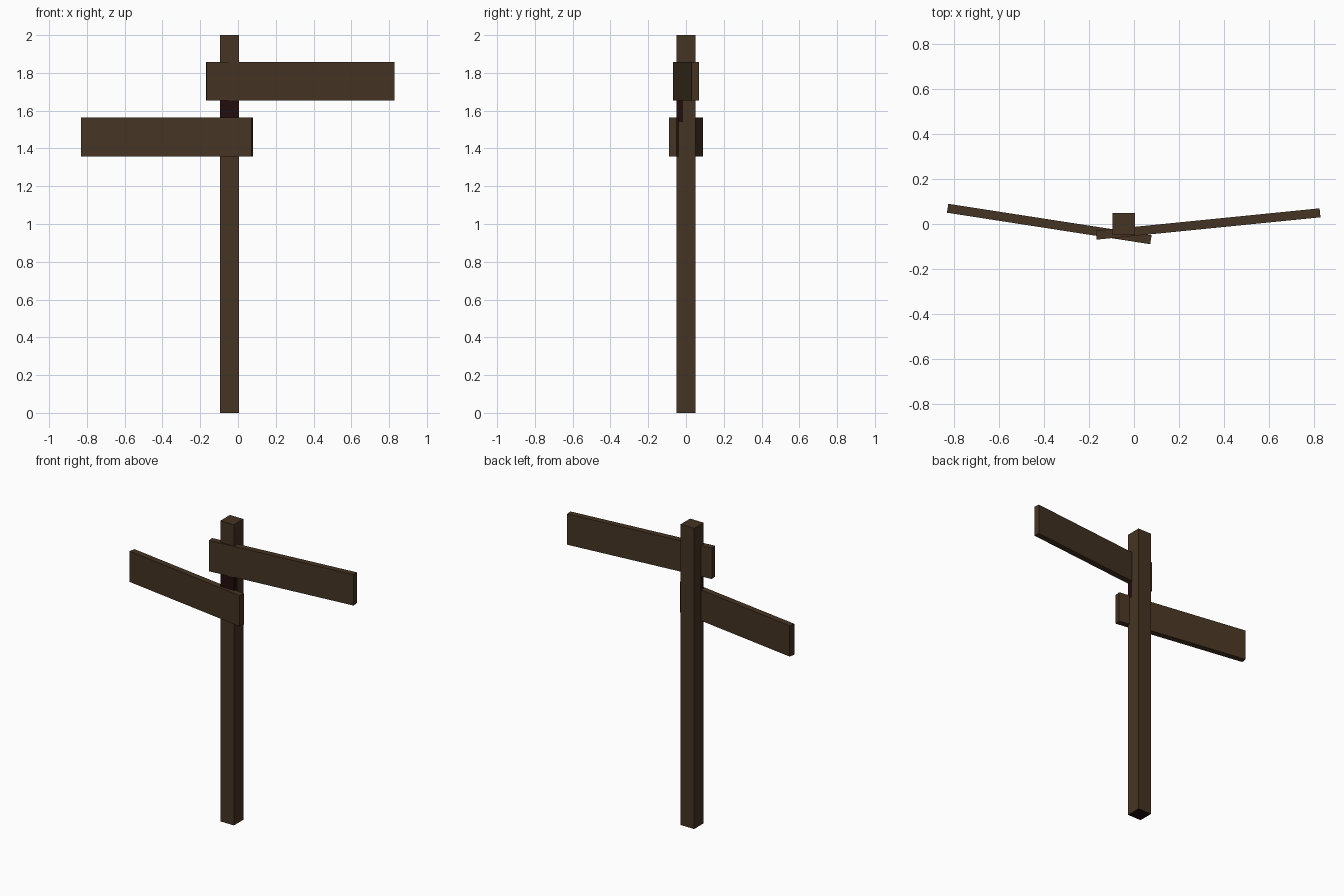
import bpy
import bmesh
import math
from mathutils import Matrix, Vector

cube = bpy.data.objects.get("Cube")
if cube:
    bpy.data.objects.remove(cube, do_unlink=True)


def material(name, colour):
    mat = bpy.data.materials.new(name)
    mat.use_nodes = True
    mat.diffuse_color = (*colour, 1)
    mat.node_tree.nodes["Principled BSDF"].inputs["Base Color"].default_value = (*colour, 1)
    return mat


wood = material("brown wood", (0.06, 0.034, 0.017))
stain = material("dark stain", (0.016, 0.004, 0.004))


def box(name, centre, size, angle=0, cuts=(), stained=None):
    """Box turned about z, optionally cut by planes and stained by a rule."""
    bm = bmesh.new()
    bmesh.ops.create_cube(bm, size=1)
    bm.transform(Matrix.Translation(centre)
                 @ Matrix.Rotation(math.radians(angle), 4, "Z")
                 @ Matrix.Diagonal((*size, 1)))
    for point, normal in cuts:
        bmesh.ops.bisect_plane(bm, geom=bm.verts[:] + bm.edges[:] + bm.faces[:],
                               plane_co=point, plane_no=normal)
    mesh = bpy.data.meshes.new(name)
    mesh.materials.append(wood)
    if stained:
        mesh.materials.append(stain)
        bm.normal_update()
        for face in bm.faces:
            face.material_index = int(stained(face))
    bm.to_mesh(mesh)
    bm.free()
    obj = bpy.data.objects.new(name, mesh)
    bpy.context.collection.objects.link(obj)
    return obj


# Square post, stained underneath and around the front between the boards
STAIN_LOW, STAIN_HIGH, STAIN_BACK = 1.54, 1.67, -0.015


def post_stain(face):
    c = face.calc_center_median()
    return face.normal.z < -0.5 or (STAIN_LOW < c.z < STAIN_HIGH and c.y < STAIN_BACK)


box("post", (-0.045, 0, 1), (0.1, 0.1, 2),
    cuts=[(Vector((0, 0, STAIN_LOW)), Vector((0, 0, 1))),
          (Vector((0, 0, STAIN_HIGH)), Vector((0, 0, 1))),
          (Vector((0, STAIN_BACK, 0)), Vector((0, 1, 0)))],
    stained=post_stain)

# Direction boards, each swung slightly back from the post
box("upper_board", (0.33, 0, 1.755), (1.0, 0.04, 0.205), angle=5.7)
box("lower_board", (-0.377, 0, 1.46), (0.915, 0.04, 0.205), angle=-8.8)
